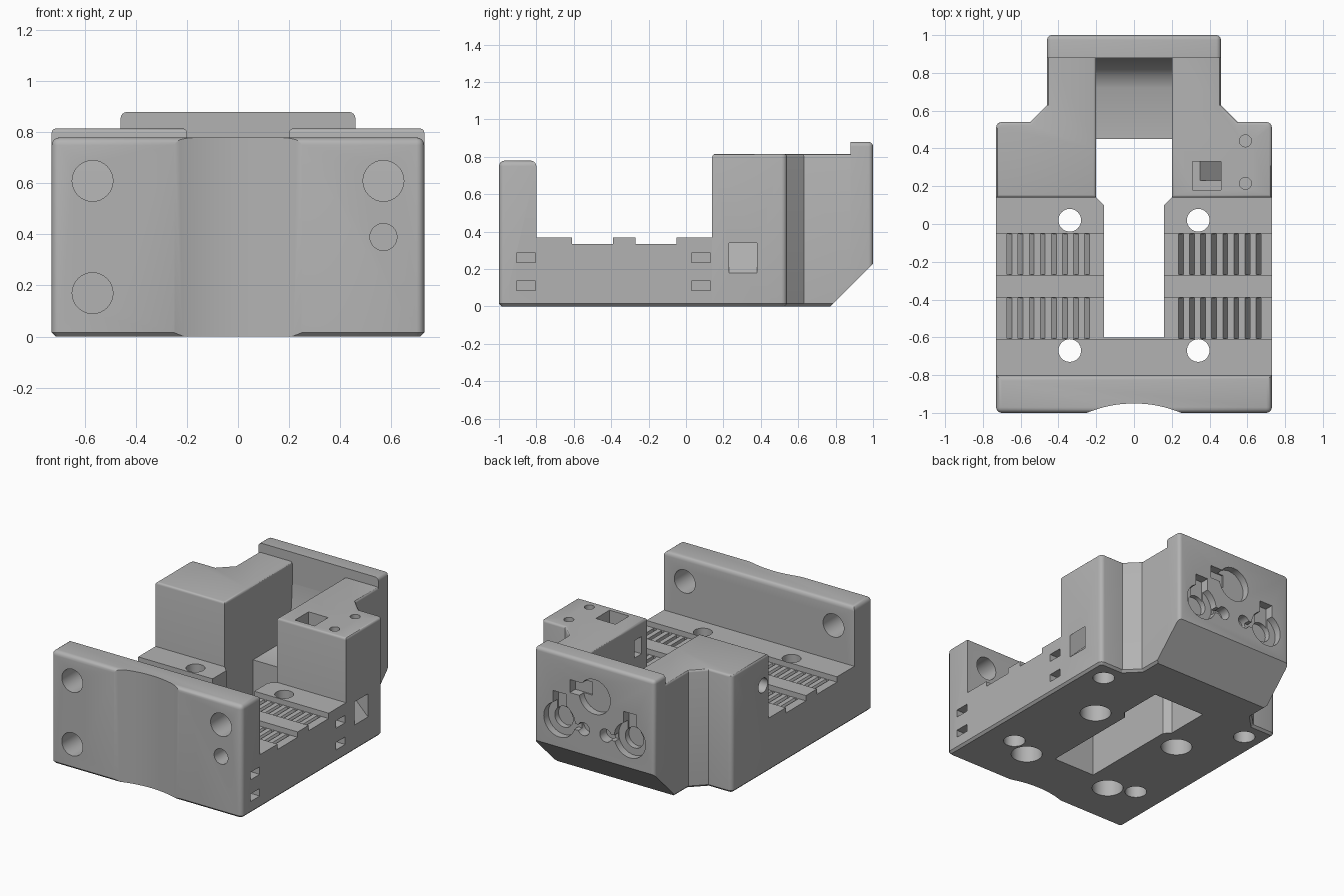
import bpy, bmesh, math
from mathutils import Vector

cube = bpy.data.objects.get("Cube")
if cube:
    bpy.data.objects.remove(cube, do_unlink=True)

grey = bpy.data.materials.new("plain_grey")
grey.use_nodes = True
COLOUR = (0.45, 0.45, 0.45, 1)
grey.diffuse_color = COLOUR
for node in grey.node_tree.nodes:
    if node.type == 'BSDF_PRINCIPLED':
        node.inputs["Base Color"].default_value = COLOUR


# Helpers
def prism(name, pts, axis, lo, hi):
    """Extrude a 2D outline along an axis; the two other axes stay in order."""
    place = {'x': lambda a, b, t: (t, a, b),
             'y': lambda a, b, t: (a, t, b),
             'z': lambda a, b, t: (a, b, t)}[axis]
    bm = bmesh.new()
    face = bm.faces.new([bm.verts.new(place(a, b, lo)) for a, b in pts])
    grown = bmesh.ops.extrude_face_region(bm, geom=[face])
    step = Vector(place(0, 0, hi - lo))
    for v in grown["geom"]:
        if isinstance(v, bmesh.types.BMVert):
            v.co += step
    bmesh.ops.recalc_face_normals(bm, faces=bm.faces)
    mesh = bpy.data.meshes.new(name)
    bm.to_mesh(mesh)
    bm.free()
    mesh.materials.append(grey)
    ob = bpy.data.objects.new(name, mesh)
    bpy.context.collection.objects.link(ob)
    return ob


def box(name, x0, x1, y0, y1, z0, z1):
    return prism(name, [(x0, y0), (x1, y0), (x1, y1), (x0, y1)], 'z', z0, z1)


def rod(name, a, b, r, axis, lo, hi, n=32):
    ring = [(a + r * math.cos(math.tau * i / n), b + r * math.sin(math.tau * i / n))
            for i in range(n)]
    return prism(name, ring, axis, lo, hi)


def bevel(ob, rule, offset, segments=4):
    """Round the edges whose midpoint and direction satisfy a rule."""
    bm = bmesh.new()
    bm.from_mesh(ob.data)
    edges = []
    for e in bm.edges:
        p, q = e.verts[0].co, e.verts[1].co
        if rule((p + q) / 2, (q - p).normalized()):
            edges.append(e)
    bmesh.ops.bevel(bm, geom=edges, offset=offset, offset_type='OFFSET', segments=segments,
                    profile=0.5, affect='EDGES', clamp_overlap=True)
    bm.to_mesh(ob.data)
    bm.free()


def bounds(ob):
    cos = [v.co for v in ob.data.vertices]
    return [(min(c[i] for c in cos), max(c[i] for c in cos)) for i in range(3)]


def cut(ob, cutter):
    if any(a[1] <= b[0] + 1e-4 or b[1] <= a[0] + 1e-4
           for a, b in zip(bounds(ob), bounds(cutter))):
        return
    mod = ob.modifiers.new("cut", 'BOOLEAN')
    mod.operation = 'DIFFERENCE'
    mod.solver = 'EXACT'
    mod.object = cutter
    bpy.context.view_layer.objects.active = ob
    bpy.ops.object.modifier_apply(modifier=mod.name)


W = 0.73     # half width
DECK = 0.37  # deck height

# Solid parts
front_plate = box("front_plate", -W, W, -1, -0.8, 0, 0.78)
deck = box("deck", -W, W, -0.8, 0.14, 0, DECK)
half = [(W, 0.14), (W, 0.54), (0.55, 0.54), (0.46, 0.63), (0.46, 0.88)]
rear_block = prism("rear_block", half + [(-x, y) for x, y in reversed(half)], 'z', 0, 0.815)
rear_wall = box("rear_wall", -0.46, 0.46, 0.88, 1, 0, 0.88)

# Shaping cuts: centre slot, rear channel, sloping underside
side = [(0.16, -0.6), (0.16, 0.1), (0.2, 0.14), (0.2, 0.45)]
slot = prism("slot_cutter", side + [(-x, y) for x, y in reversed(side)], 'z', -0.1, 1)
channel = prism("channel_cutter", [(0.4, 1), (0.4, 0.3), (0.72, 0.3), (0.79, 0.33),
                                   (0.84, 0.39), (0.87, 0.5), (0.9, 1)], 'x', -0.2, 0.2)
slope = prism("slope_cutter", [(0.67, -0.1), (1.1, 0.33), (1.1, -0.1)], 'x', -1, 1)
cut(deck, slot)
cut(rear_block, slot)
cut(rear_block, channel)
cut(rear_block, slope)
cut(rear_wall, slope)

# Rounded and chamfered edges
bevel(front_plate, lambda m, d: m.z > 0.77 or (abs(d.z) > 0.9 and m.y < -0.9), 0.03)
bevel(front_plate, lambda m, d: m.z < 0.001 and m.y < -0.81, 0.015, 1)
bevel(deck, lambda m, d: m.z < 0.001 and abs(m.x) > W - 0.01, 0.015, 1)
bevel(rear_block, lambda m, d: abs(d.z) > 0.9 and abs(m.x) > 0.7 and m.y > 0.5, 0.03)
bevel(rear_block, lambda m, d: m.z > 0.81 and m.y < 0.87, 0.015, 3)
bevel(rear_block, lambda m, d: m.z < 0.001 and m.y > 0.15 and abs(m.x) > 0.25, 0.015, 1)
bevel(rear_wall, lambda m, d: (m.z > 0.87 and m.y > 0.89) or
      (abs(d.z) > 0.9 and m.y > 0.99), 0.025)

cutters = []


def add(ob):
    cutters.append(ob)


# Front scoop and front plate holes
add(rod("scoop_cutter", 0, -1.6, 0.65, 'z', -0.1, 1, 128))
for x in (-0.57, 0.57):
    add(rod("upper_hole_cutter", x, 0.61, 0.08, 'y', -1.1, -0.7))
add(rod("lower_hole_cutter", -0.57, 0.17, 0.08, 'y', -1.1, -0.82))
add(rod("small_hole_cutter", 0.57, 0.39, 0.053, 'y', -1.1, -0.85))

# Ribbed trays across the deck
for y0, y1 in ((-0.61, -0.39), (-0.27, -0.05)):
    add(box("tray_cutter", -0.8, 0.8, y0, y1, 0.333, 0.5))
    for s in (-1, 1):
        for i in range(8):
            x = 0.235 + 0.0585 * i
            add(prism("rib_cutter", [(s * x, 0.335), (s * (x + 0.027), 0.285),
                                     (s * (x + 0.027), 0.335)], 'y', y0 + 0.003, y1 - 0.003))

# Screw holes with wide recesses below, and blind sockets underneath
for s in (-1, 1):
    for y in (0.02, -0.67):
        add(rod("screw_cutter", s * 0.34, y, 0.06, 'z', -0.1, 0.5))
        add(rod("recess_cutter", s * 0.34, y, 0.1, 'z', -0.1, 0.2))
    for x, y in ((0.59, 0.4), (0.51, -0.59)):
        add(rod("socket_cutter", s * x, y, 0.07, 'z', -0.1, 0.1))

# Strap slots on the left side
for y in (-0.905, 0.03):
    for z in (0.235, 0.085):
        add(box("strap_cutter", 0.6, 0.8, y, y + 0.1, z, z + 0.052))

# Cable passage and small holes in the left block, side hole in the right block
add(prism("passage_cutter", [(0.76, 0.18), (0.76, 0.34), (0.73, 0.34), (0.46, 0.62),
                             (0.33, 0.62), (0.33, 0.58), (0.73, 0.18)], 'y', 0.23, 0.38))
add(box("pocket_cutter", 0.31, 0.46, 0.18, 0.33, 0.56, 1))
add(box("inner_window_cutter", 0.1, 0.4, 0.2, 0.28, 0.59, 0.71))
for y in (0.44, 0.215):
    add(rod("pin_cutter", 0.59, y, 0.032, 'z', 0.7, 1, 20))
add(rod("side_hole_cutter", 0.2, 0.62, 0.05, 'x', -0.8, -0.5))

# Keyhole recesses in the rear wall
add(rod("top_keyhole_cutter", 0, 0.65, 0.12, 'y', 0.95, 1.1))
add(box("top_notch_cutter", 0.05, 0.19, 0.94, 1.1, 0.63, 0.72))
for s in (-1, 1):
    add(rod("keyhole_cutter", s * 0.27, 0.42, 0.12, 'y', 0.95, 1.1))
    add(rod("deep_hole_cutter", s * 0.27, 0.42, 0.07, 'y', 0.91, 1.1))
    add(box("notch_cutter", s * 0.27 - 0.05, s * 0.27 + 0.05, 0.94, 1.1, 0.45, 0.61))
    add(box("bar_cutter", min(s * 0.09, s * 0.2), max(s * 0.09, s * 0.2),
            0.955, 1.1, 0.385, 0.425))
    add(rod("small_keyhole_cutter", s * 0.085, 0.405, 0.045, 'y', 0.93, 1.1))

# Apply every cut, then shade and tidy
parts = [front_plate, deck, rear_block, rear_wall]
for part in parts:
    for c in cutters:
        cut(part, c)
for c in cutters + [slot, channel, slope]:
    bpy.data.objects.remove(c, do_unlink=True)
for part in parts:
    bpy.ops.object.select_all(action='DESELECT')
    part.select_set(True)
    bpy.context.view_layer.objects.active = part
    bpy.ops.object.shade_smooth_by_angle(angle=math.radians(30))
